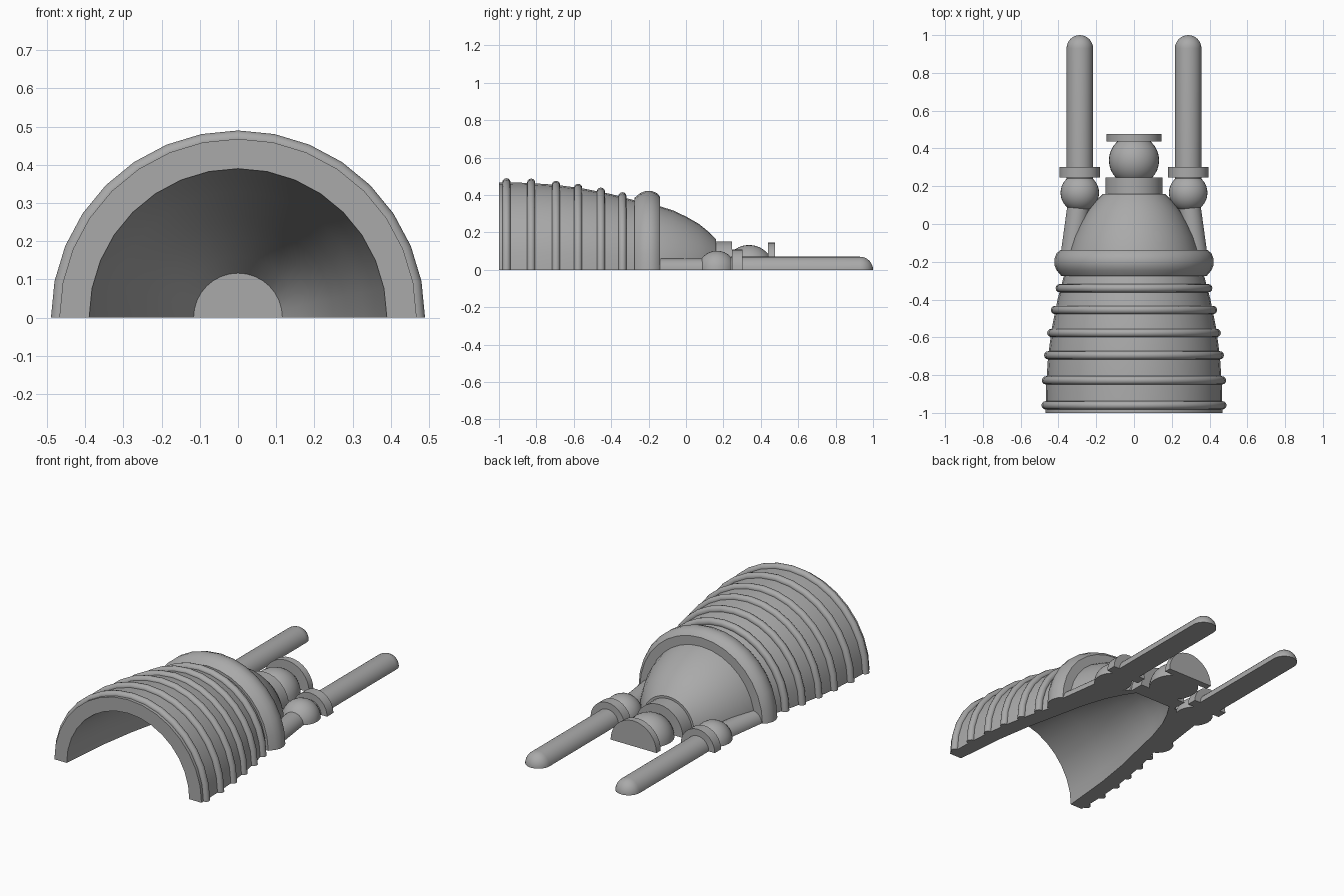
import bpy, bmesh, math

cube = bpy.data.objects.get("Cube")
if cube:
    bpy.data.objects.remove(cube, do_unlink=True)

grey = bpy.data.materials.new("plain_grey")
grey.use_nodes = True
grey.diffuse_color = (0.4, 0.4, 0.4, 1)
grey.node_tree.nodes["Principled BSDF"].inputs["Base Color"].default_value = (0.4, 0.4, 0.4, 1)

STEPS = 16
parts = []


def half_turn(name, profile, x=0, y=0, tilt=0):
    """Sweep a closed (radius, y) outline half way round the y axis, with flat cut faces."""
    bm = bmesh.new()
    columns = []
    for r, py in profile:
        if r < 1e-5:
            columns.append([bm.verts.new((0, py, 0))] * (STEPS + 1))
        else:
            angles = [math.pi * i / STEPS for i in range(STEPS + 1)]
            columns.append([bm.verts.new((r * math.cos(a), py, r * math.sin(a))) for a in angles])
    n = len(profile)
    for k in range(n):
        a, b = columns[k], columns[(k + 1) % n]
        if a[0] is a[1] and b[0] is b[1]:
            continue
        for i in range(STEPS):
            corners = list(dict.fromkeys((a[i], a[i + 1], b[i + 1], b[i])))
            bm.faces.new(corners)
    for i in (0, STEPS):
        bm.faces.new([c[i] for c in columns])
    bmesh.ops.recalc_face_normals(bm, faces=bm.faces)
    mesh = bpy.data.meshes.new(name)
    bm.to_mesh(mesh)
    bm.free()
    mesh.materials.append(grey)
    obj = bpy.data.objects.new(name, mesh)
    obj.location = (x, y, 0)
    obj.rotation_euler.z = tilt
    bpy.context.collection.objects.link(obj)
    parts.append(obj)
    return obj


def disc(r, y0, y1):
    return [(0, y0), (r, y0), (r, y1), (0, y1)]


def arc(r, cy, start, end, steps, cr=0):
    """Arc in the outline plane; angle 0 points along +y."""
    turns = [math.radians(start + (end - start) * i / steps) for i in range(steps + 1)]
    return [(cr + r * math.sin(t), cy + r * math.cos(t)) for t in turns]


# Nozzle shell, open at the front
outer = [(0.468, -1), (0.465, -0.85), (0.455, -0.7), (0.435, -0.55), (0.405, -0.4),
         (0.37, -0.27), (0.34, -0.14), (0.318, -0.07), (0.285, 0), (0.245, 0.07),
         (0.2, 0.125), (0.165, 0.16)]
inner = [(0.115, 0.16), (0.16, 0.09), (0.205, 0), (0.25, -0.14), (0.285, -0.3),
         (0.33, -0.5), (0.362, -0.7), (0.39, -1)]
half_turn("nozzle", outer + inner)

# Hoops around the nozzle
hoops = [(-0.96, 0.468), (-0.828, 0.466), (-0.695, 0.454), (-0.577, 0.438),
         (-0.455, 0.418), (-0.34, 0.393)]
for i, (y, r) in enumerate(hoops):
    half_turn(f"hoop_{i + 1}", arc(0.022, y, 0, 330, 11, r))

# Wide collar
half_turn("wide_collar", [(0.35, -0.275), (0.385, -0.275), (0.41, -0.245), (0.422, -0.215),
                          (0.422, -0.185), (0.41, -0.155), (0.39, -0.138), (0.32, -0.138)])

# Throat collar, ball and end plate
half_turn("throat_collar", disc(0.152, 0.158, 0.245))
half_turn("centre_ball", arc(0.133, 0.337, 0, 180, 16))
half_turn("end_plate", disc(0.146, 0.438, 0.477))

# Paired struts, balls, flanges and rods
for side, label in ((1, "left"), (-1, "right")):
    x = side * 0.287
    half_turn(f"{label}_strut", disc(0.06, -0.04, 0.3), side * 0.325, -0.14, side * 0.137)
    half_turn(f"{label}_ball", arc(0.102, 0.165, 0, 180, 16), x)
    half_turn(f"{label}_flange", disc(0.108, 0.245, 0.303), x)
    half_turn(f"{label}_rod", arc(0.07, 0.93, 0, 90, 8) + [(0.07, 0.24), (0, 0.24)], x)

# Smooth curved surfaces, crisp edges
bpy.ops.object.select_all(action='DESELECT')
for obj in parts:
    obj.select_set(True)
bpy.context.view_layer.objects.active = parts[0]
bpy.ops.object.shade_smooth_by_angle(angle=math.radians(32))
